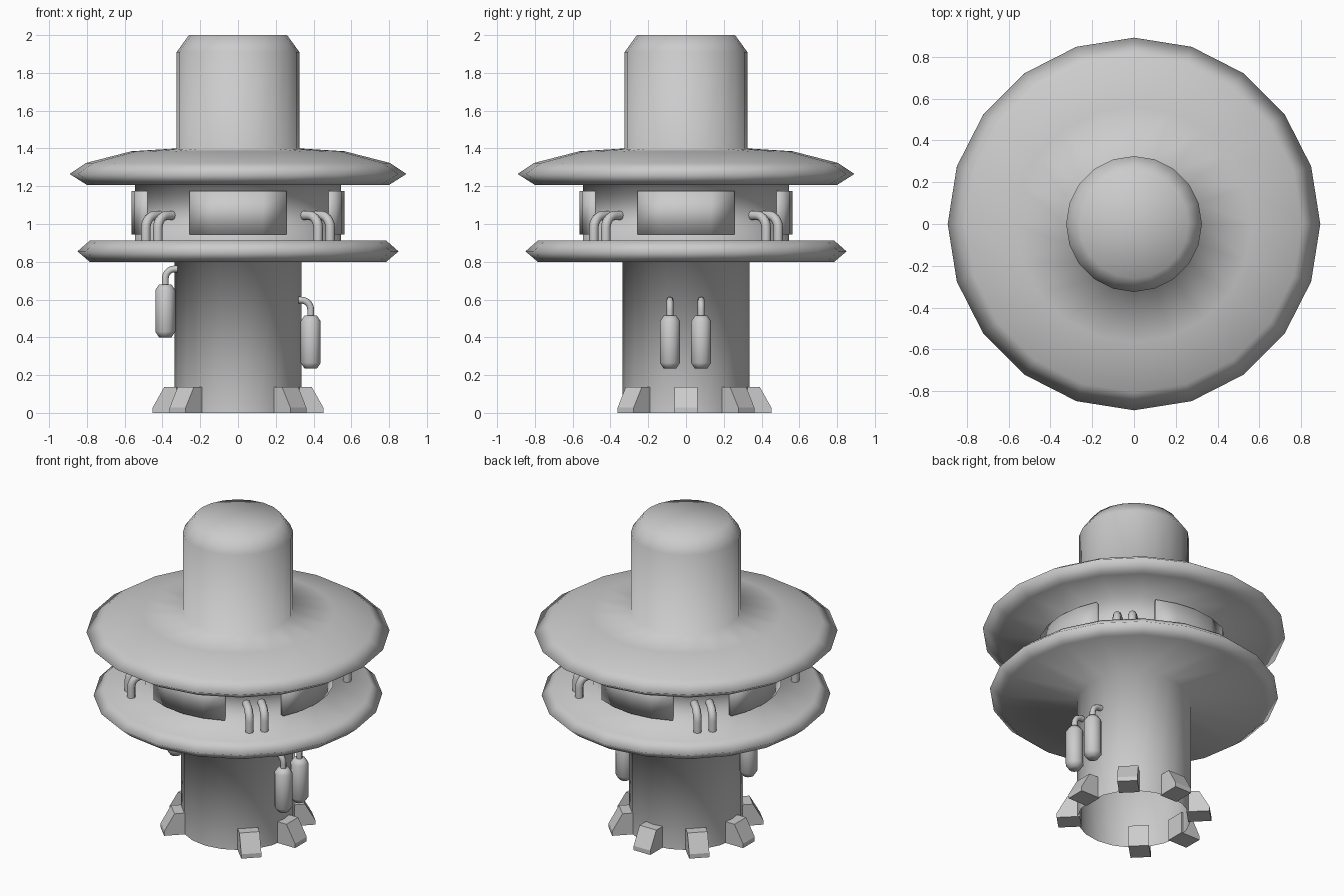
import bpy, bmesh, math
from mathutils import Matrix, Vector

if "Cube" in bpy.data.objects:
    bpy.data.objects.remove(bpy.data.objects["Cube"], do_unlink=True)

gray = bpy.data.materials.new("light gray")
gray.use_nodes = True
gray.diffuse_color = (0.6, 0.6, 0.6, 1)
gray.node_tree.nodes["Principled BSDF"].inputs["Base Color"].default_value = (0.6, 0.6, 0.6, 1)


def add_object(name, data, angle=0):
    """Link data to the scene, turned about the tower axis."""
    data.materials.append(gray)
    ob = bpy.data.objects.new(name, data)
    ob.rotation_euler.z = angle
    bpy.context.collection.objects.link(ob)
    return ob


def finish(name, bm, angle=0, smooth=True):
    bmesh.ops.remove_doubles(bm, verts=bm.verts, dist=0.0005)
    bmesh.ops.recalc_face_normals(bm, faces=bm.faces)
    for f in bm.faces:
        f.smooth = smooth
    me = bpy.data.meshes.new(name)
    bm.to_mesh(me)
    bm.free()
    return add_object(name, me, angle)


def lathe(name, profile, steps, center=(0, 0), angle=0):
    """Revolve (radius, z) points around a vertical axis."""
    bm = bmesh.new()
    verts = [bm.verts.new((r, 0, z)) for r, z in profile]
    edges = [bm.edges.new(pair) for pair in zip(verts, verts[1:])]
    bmesh.ops.spin(bm, geom=verts + edges, cent=(0, 0, 0), axis=(0, 0, 1),
                   angle=math.tau, steps=steps)
    bmesh.ops.translate(bm, verts=bm.verts, vec=(*center, 0))
    return finish(name, bm, angle)


def elbow_pipe(name, r_out, r_in, z_low, z_top, bend, side, radius, angle):
    """Pipe rising at r_out, bending inward to r_in at height z_top."""
    pts = [(r_out, z_low)]
    for i in range(6):
        a = i / 5 * math.pi / 2
        pts.append((r_out - bend + bend * math.cos(a), z_top - bend + bend * math.sin(a)))
    pts.append((r_in, z_top))
    cu = bpy.data.curves.new(name, "CURVE")
    cu.dimensions = "3D"
    cu.bevel_depth = radius
    cu.bevel_resolution = 2
    cu.use_fill_caps = True
    sp = cu.splines.new("POLY")
    sp.points.add(len(pts) - 1)
    for p, (x, z) in zip(sp.points, pts):
        p.co = (x, side, z, 1)
    sp.use_smooth = True
    add_object(name, cu, angle)


# Tower shell: column, lower disc, drum, upper disc and capped stack, open below
lathe("tower_shell", [
    (0.335, 0), (0.335, 0.8), (0.785, 0.8), (0.85, 0.855), (0.785, 0.912),
    (0.545, 0.912), (0.545, 1.207), (0.8, 1.207), (0.892, 1.265), (0.805, 1.323),
    (0.565, 1.385), (0.325, 1.4), (0.325, 1.91), (0.26, 2), (0, 2)], 20)

# Curved wall panels and pipe pairs around the drum
for k in range(4):
    bm = bmesh.new()
    half = math.radians(27)
    start = Matrix.Rotation(-half, 3, "Z")
    corners = [(0.5, 0.945), (0.565, 0.945), (0.565, 1.175), (0.5, 1.175)]
    end = bm.faces.new([bm.verts.new(start @ Vector((r, 0, z))) for r, z in corners])
    ret = bmesh.ops.spin(bm, geom=[end, *end.verts, *end.edges], cent=(0, 0, 0),
                         axis=(0, 0, 1), angle=2 * half, steps=4)
    # Close the starting end if the spin consumed its cap
    bm.edges.ensure_lookup_table()
    open_edges = [e for e in bm.edges if e.is_boundary]
    if open_edges:
        bmesh.ops.holes_fill(bm, edges=open_edges, sides=4)
    finish(f"drum_panel_{k + 1}", bm, k * math.pi / 2)

    for side in (-0.045, 0.045):
        elbow_pipe("drum_pipe", 0.645, 0.52, 0.9, 1.045, 0.065, side, 0.025,
                   math.pi / 4 + k * math.pi / 2)

# Hanging canisters with elbow pipes: two on the left, one on the right
for angle, side, base in ((0, -0.085, 0.235), (0, 0.08, 0.235), (math.pi, 0.09, 0.4)):
    lathe("canister", [
        (0, base), (0.033, base), (0.053, base + 0.03), (0.053, base + 0.25),
        (0.033, base + 0.28), (0, base + 0.28)], 12, (0.385, side), angle)
    elbow_pipe("canister_pipe", 0.385, 0.32, base + 0.27, base + 0.362, 0.05,
               side, 0.018, angle)

# Wedge feet all around, leaving the front open
for k in range(7):
    bm = bmesh.new()
    outline = [(0.315, 0), (0.452, 0), (0.452, 0.028), (0.39, 0.138), (0.315, 0.138)]
    face = bm.faces.new([bm.verts.new((x, -0.06, z)) for x, z in outline])
    ret = bmesh.ops.extrude_face_region(bm, geom=[face], use_keep_orig=True)
    moved = [g for g in ret["geom"] if isinstance(g, bmesh.types.BMVert)]
    bmesh.ops.translate(bm, verts=moved, vec=(0, 0.12, 0))
    finish(f"foot_{k + 1}", bm, (k - 1) * math.pi / 4, smooth=False)
